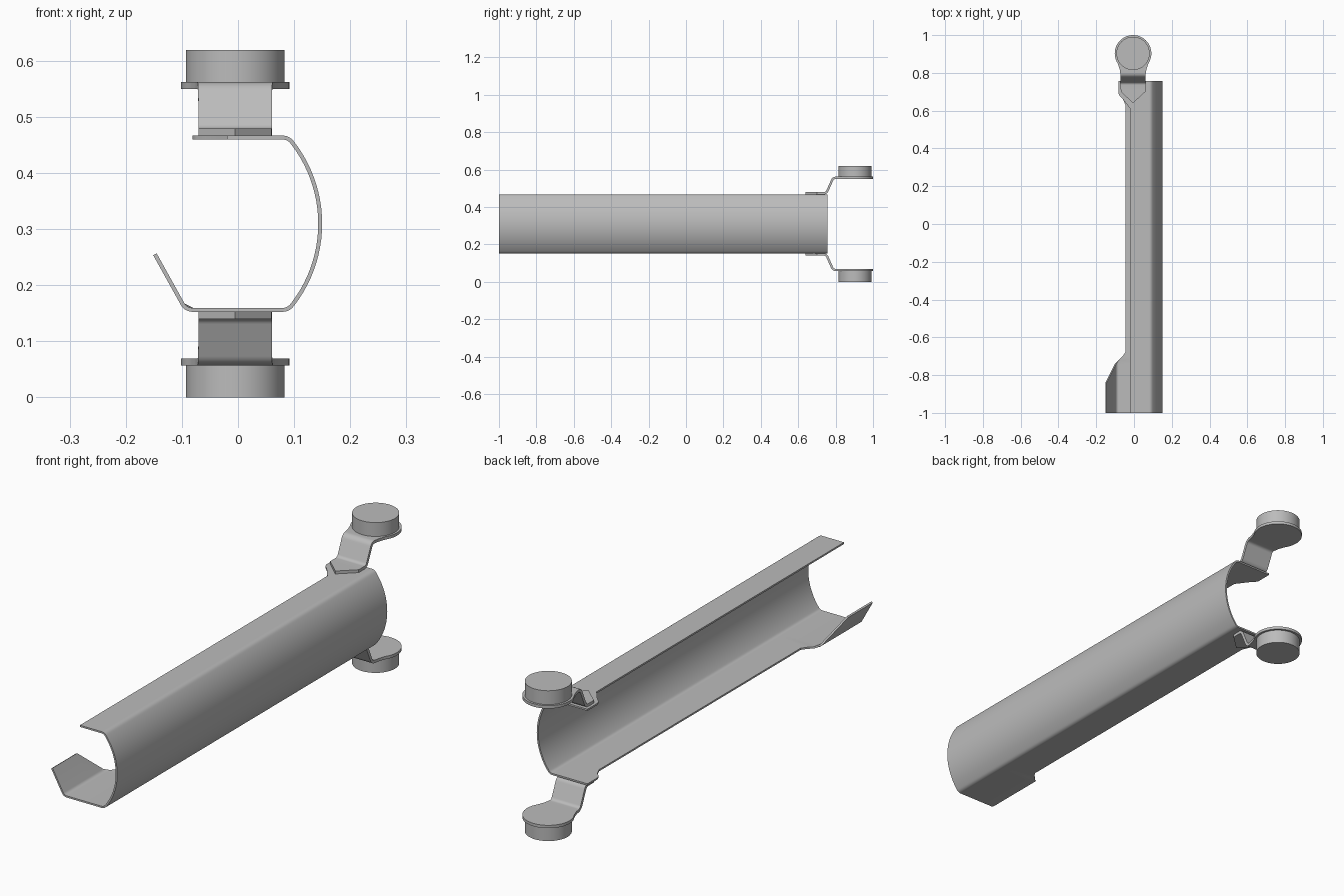
import bpy, bmesh
from math import sin, cos, sqrt, asin, tan
from mathutils import Vector

if "Cube" in bpy.data.objects:
    bpy.data.objects.remove(bpy.data.objects["Cube"])

grey = bpy.data.materials.new("plain grey")
grey.use_nodes = True
grey.diffuse_color = (0.5, 0.5, 0.5, 1)
grey.node_tree.nodes["Principled BSDF"].inputs["Base Color"].default_value = (0.5, 0.5, 0.5, 1)

MID = 0.3095          # height of the mirror plane
CX, CY = -0.005, 0.903  # centre of the round pads


def lerp(table, t):
    """Piecewise linear lookup in a list of (t, value) pairs."""
    for (a, va), (b, vb) in zip(table, table[1:]):
        if t <= b:
            return va + (vb - va) * max(0, t - a) / (b - a)
    return table[-1][1]


def bend(a, corner, b, radius, steps=6):
    """Points of a rounded corner between the legs a-corner and corner-b."""
    a, c, b = Vector(a), Vector(corner), Vector(b)
    u, v = (a - c).normalized(), (b - c).normalized()
    half = u.angle(v) / 2
    centre = c + (u + v).normalized() * radius / sin(half)
    p, q = c + u * radius / tan(half) - centre, c + v * radius / tan(half) - centre
    total = p.angle(q)
    return [centre + (p * sin(total * (1 - i / steps)) + q * sin(total * i / steps)) / sin(total)
            for i in range(steps + 1)]


def finish(obj, thickness=0):
    bpy.ops.object.select_all(action='DESELECT')
    bpy.context.view_layer.objects.active = obj
    obj.select_set(True)
    if thickness:
        mod = obj.modifiers.new("Sheet", 'SOLIDIFY')
        mod.thickness, mod.offset = thickness, 0
        bpy.ops.object.modifier_apply(modifier=mod.name)
    bpy.ops.object.shade_smooth_by_angle(angle=0.6)


def sheet(name, rows, thickness):
    """Sheet metal part lofted through rows of points."""
    bm = bmesh.new()
    grid = [[bm.verts.new(p) for p in row] for row in rows]
    for r, s in zip(grid, grid[1:]):
        for i in range(len(r) - 1):
            bm.faces.new((r[i], r[i + 1], s[i + 1], s[i]))
    bmesh.ops.remove_doubles(bm, verts=bm.verts, dist=0.0002)
    bmesh.ops.recalc_face_normals(bm, faces=bm.faces)
    mesh = bpy.data.meshes.new(name)
    bm.to_mesh(mesh)
    bm.free()
    mesh.materials.append(grey)
    obj = bpy.data.objects.new(name, mesh)
    bpy.context.collection.objects.link(obj)
    finish(obj, thickness)


# Curved channel: flat flanges joined by a large arc, with a bent lip at the front
FLAT, R, OUT = 0.1535, 0.235, 0.1465
ang = asin(FLAT / R)
arc = [Vector((OUT - R + R * cos(t), R * sin(t)))
       for t in [ang * (1 - i / 12) for i in range(25)]]
shoulder = bend((0, FLAT), arc[0], arc[1], 0.02)
upper = [p for p in shoulder] + arc[1:12]
side = upper + [arc[12]] + [Vector((p.x, -p.y)) for p in reversed(upper)]
lip_tip = (-0.148, 0.255 - MID)
lip_bend = bend((0, -FLAT), (-0.093, -FLAT), lip_tip, 0.02)
lip_height = [(p.x, p.y) for p in reversed([Vector((0, -FLAT))] + lip_bend + [Vector(lip_tip)])]

top_edge = [(-1, -0.02), (0.61, -0.02), (0.66, -0.058), (0.675, -0.074), (0.69, -0.081), (0.757, -0.081)]
low_edge = [(-1, -0.148), (-0.84, -0.148), (-0.74, -0.098), (-0.72, -0.08), (-0.7, -0.06),
            (-0.68, -0.046), (0.63, -0.045), (0.66, -0.058), (0.675, -0.074), (0.69, -0.081), (0.757, -0.081)]
stations = sorted({y for y, _ in top_edge + low_edge} | {-0.84 + 0.01 * i for i in range(1, 10)})
rows = []
for y in stations:
    xt, xl = lerp(top_edge, y), lerp(low_edge, y)
    row = [(xt, y, MID + FLAT)] + [(p.x, y, MID + p.y) for p in side]
    for x in [p.x for p in lip_bend] + [xl]:
        x = max(x, xl)
        row.append((x, y, MID + lerp(lip_height, x)))
    rows.append(row)
sheet("channel", rows, 0.007)

# Stepped bracket: pointed foot, sloped neck and round pad
LOW, HIGH, PAD = 0.473, 0.556, 0.097
foot, heel, toe, end = (0.64, LOW), (0.75, LOW), (0.787, HIGH), (CY + PAD, HIGH)
path = [Vector(foot), Vector((0.7, LOW))] + bend(foot, heel, toe, 0.022) + bend(heel, toe, end, 0.022)
path += [Vector((CY - PAD * cos(0.1 * i), HIGH)) for i in range(5, 32)] + [Vector(end)]
neck = [(0.64, 0), (0.7, 0.065), (0.79, 0.066), (0.82, 0.071), (0.85, 0.081), (0.86, 0)]


def half_width(y):
    return max(lerp(neck, y), sqrt(max(0, PAD ** 2 - (y - CY) ** 2)))


for label, sign in (("upper", 1), ("lower", -1)):
    rows = [[(CX + s * half_width(p.x), p.x, MID + sign * (p.y - MID)) for s in (-1, 1)] for p in path]
    sheet(label + "_bracket", rows, 0.012)
    # Round button on the outside of the pad
    bpy.ops.mesh.primitive_cylinder_add(vertices=64, radius=0.088, depth=0.057,
                                        location=(CX, CY, MID + sign * (0.5905 - MID)))
    button = bpy.context.object
    button.name = label + "_button"
    button.data.materials.append(grey)
    finish(button)
